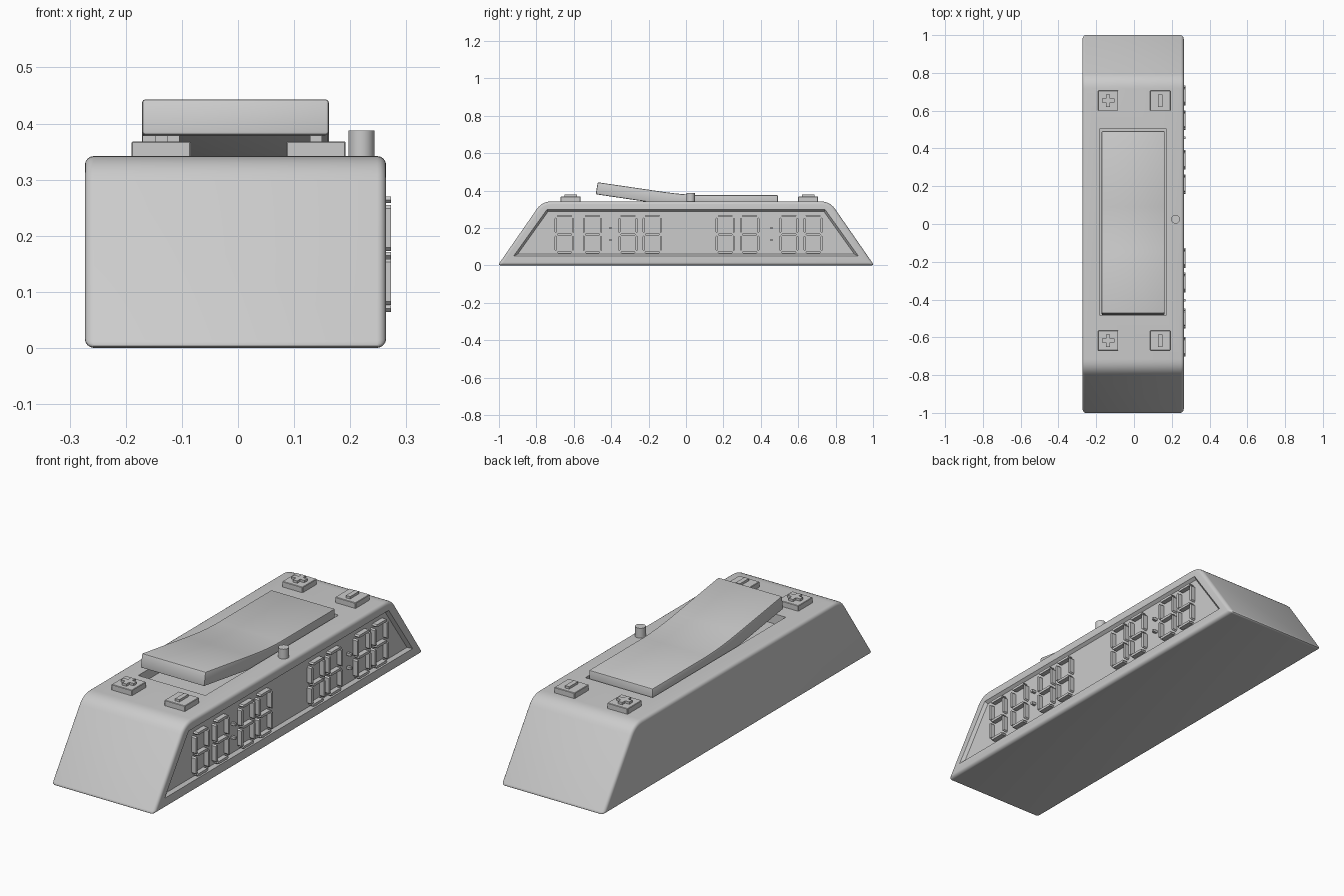
import bpy, bmesh, math
from mathutils import Vector

if "Cube" in bpy.data.objects:
    bpy.data.objects.remove(bpy.data.objects["Cube"])


def finish(obj, angle=35):
    bpy.ops.object.select_all(action='DESELECT')
    obj.select_set(True)
    bpy.context.view_layer.objects.active = obj
    bpy.ops.object.shade_smooth_by_angle(angle=math.radians(angle))


def add_prism(bm, pts0, x0, x1, pts1=None):
    """Loft a y/z outline from x0 to x1."""
    a = [bm.verts.new((x0, y, z)) for y, z in pts0]
    b = [bm.verts.new((x1, y, z)) for y, z in (pts1 or pts0)]
    n = len(a)
    bm.faces.new(a)
    bm.faces.new(b[::-1])
    for i in range(n):
        bm.faces.new((a[i], b[i], b[(i + 1) % n], a[(i + 1) % n]))


def add_box(bm, x0, x1, y0, y1, z0, z1):
    add_prism(bm, [(y0, z0), (y1, z0), (y1, z1), (y0, z1)], x0, x1)


def to_object(name, bm):
    bmesh.ops.recalc_face_normals(bm, faces=bm.faces)
    me = bpy.data.meshes.new(name)
    bm.to_mesh(me)
    bm.free()
    obj = bpy.data.objects.new(name, me)
    bpy.context.collection.objects.link(obj)
    return obj


def bevel(obj, width, segments):
    m = obj.modifiers.new("bevel", 'BEVEL')
    m.width, m.segments = width, segments
    m.limit_method = 'ANGLE'
    m.angle_limit = math.radians(30)
    m.use_clamp_overlap = False


def bake(obj):
    dg = bpy.context.evaluated_depsgraph_get()
    me = bpy.data.meshes.new_from_object(obj.evaluated_get(dg))
    obj.modifiers.clear()
    obj.data = me


# Case: trapezoid with rounded shoulders
def curve(a, b, c, n):
    a, b, c = Vector(a), Vector(b), Vector(c)
    return [tuple(a.lerp(b, i / n).lerp(b.lerp(c, i / n), i / n)) for i in range(n + 1)]


shoulder = curve((0.798, 0.300), (0.77, 0.342), (0.715, 0.342), 7)
half = [(1.006, 0.0)] + shoulder
bm = bmesh.new()
add_prism(bm, half + [(-y, z) for y, z in reversed(half)], -0.273, 0.264)
case = to_object("case", bm)
bevel(case, 0.016, 4)

# Cutters: display recess with sloping walls, and paddle well
bm = bmesh.new()
floor_pts = [(-0.90, 0.060), (0.90, 0.060), (0.738, 0.287), (-0.738, 0.287)]
outer_pts = [(-0.925, 0.048), (0.925, 0.048), (0.745, 0.299), (-0.745, 0.299)]
add_prism(bm, floor_pts, 0.250, 0.266, outer_pts)
display_cutter = to_object("display_cutter", bm)
bm = bmesh.new()
add_box(bm, -0.18, 0.17, -0.485, 0.505, 0.295, 0.40)
well_cutter = to_object("well_cutter", bm)
for cutter in (display_cutter, well_cutter):
    cutter.hide_render = True
    m = case.modifiers.new("cut", 'BOOLEAN')
    m.object, m.operation, m.solver = cutter, 'DIFFERENCE', 'EXACT'
bake(case)
for cutter in (display_cutter, well_cutter):
    bpy.data.objects.remove(cutter)
finish(case)

# Rocking paddle: flat at the back, lifted at the front
top = curve((0.09, 0.375), (-0.02, 0.377), (-0.15, 0.397), 8)
bottom = curve((-0.15, 0.331), (-0.02, 0.308), (0.09, 0.305), 8)
bm = bmesh.new()
add_prism(bm, [(0.492, 0.305), (0.492, 0.375)] + top
          + [(-0.472, 0.444), (-0.483, 0.380)] + bottom, -0.171, 0.162)
paddle = to_object("paddle", bm)
bevel(paddle, 0.006, 2)
bake(paddle)
finish(paddle)

# Corner buttons with raised marks
for y, end in ((-0.617, "front"), (0.653, "back")):
    for x, side in ((-0.137, "left"), (0.139, "right")):
        bm = bmesh.new()
        add_box(bm, x - 0.053, x + 0.053, y - 0.053, y + 0.053, 0.335, 0.368)
        button = to_object(f"{end}_{side}_button", bm)
        bevel(button, 0.002, 1)
        bm = bmesh.new()
        add_box(bm, x - 0.011, x + 0.011, y - 0.033, y + 0.033, 0.36, 0.379)
        if side == "left":
            for s in (-1, 1):
                add_box(bm, *sorted((x + s * 0.011, x + s * 0.033)),
                        y - 0.011, y + 0.011, 0.36, 0.379)
        to_object(f"{end}_{side}_button_mark", bm)

# Round peg on top
bpy.ops.mesh.primitive_cylinder_add(vertices=32, radius=0.023, depth=0.058,
                                    location=(0.220, 0.025, 0.359))
peg = bpy.context.object
peg.name = "peg"
finish(peg)


# Display segments: pointed bars in a figure-eight
def segment(bm, y, z, length, vertical):
    h, w = length / 2, 0.006
    pts = [(-h, 0), (-h + w, -w), (h - w, -w), (h, 0), (h - w, w), (-h + w, w)]
    if vertical:
        pts = [(b, a) for a, b in pts]
    add_prism(bm, [(y + a, z + b) for a, b in pts], 0.245, 0.273)


for i, y in enumerate((-0.65, -0.50, -0.31, -0.18, 0.21, 0.34, 0.55, 0.68)):
    bm = bmesh.new()
    for z in (0.264, 0.165, 0.070):
        segment(bm, y, z, 0.082, False)
    for s in (-1, 1):
        for z in (0.214, 0.118):
            segment(bm, y + s * 0.046, z, 0.082, True)
    to_object(f"digit_{i + 1}", bm)

# Colon dots
for i, y in enumerate((-0.403, 0.457)):
    bm = bmesh.new()
    for z in (0.136, 0.200):
        add_box(bm, 0.245, 0.272, y - 0.006, y + 0.006, z - 0.006, z + 0.006)
    to_object(f"colon_{i + 1}", bm)
